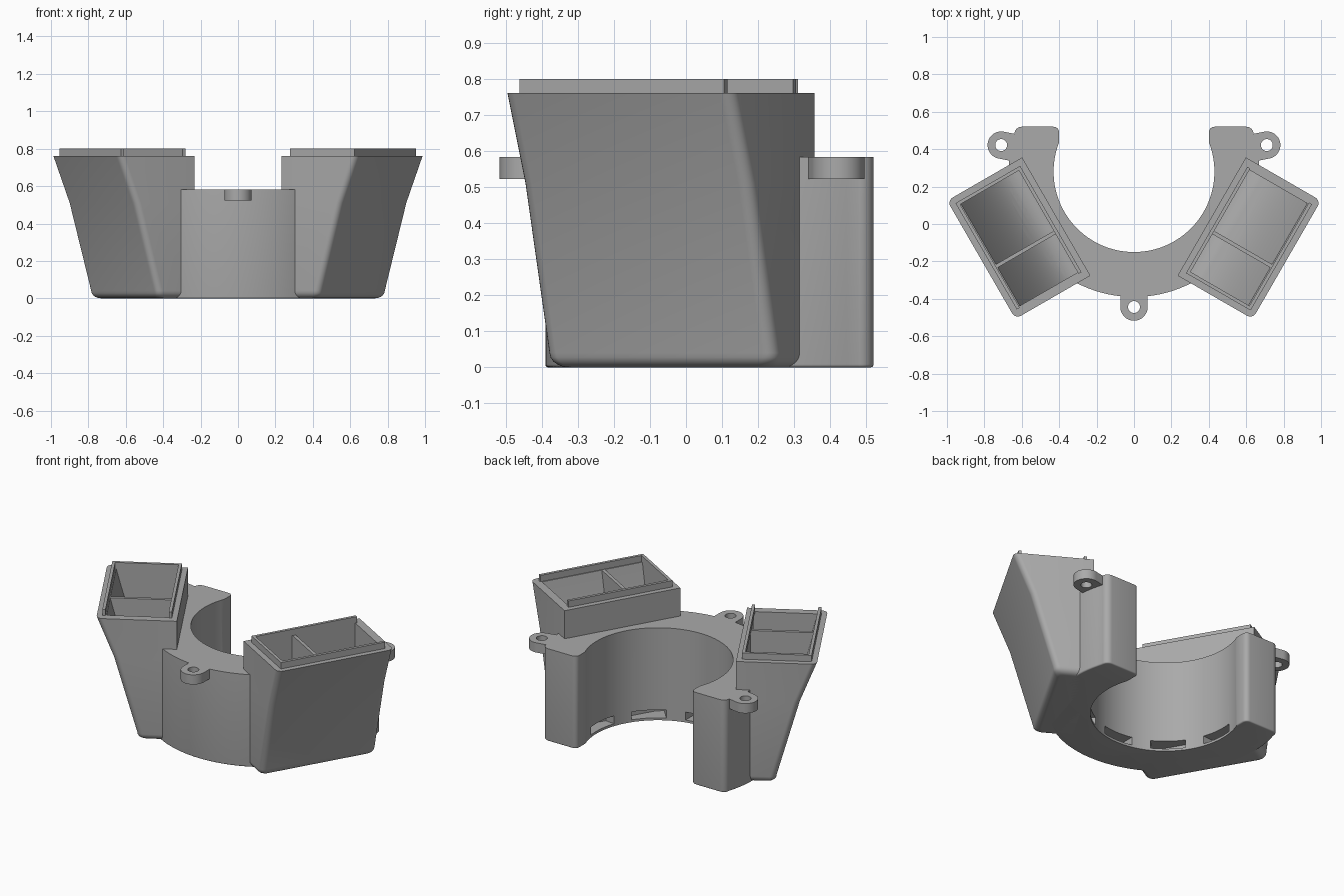
import bpy, bmesh, math
from math import sin, cos, pi, radians

cube = bpy.data.objects.get("Cube")
if cube:
    bpy.data.objects.remove(cube)

grey = bpy.data.materials.new("plain grey")
grey.use_nodes = True
COLOUR = (0.4, 0.4, 0.4, 1)
grey.diffuse_color = COLOUR
grey.node_tree.nodes["Principled BSDF"].inputs["Base Color"].default_value = COLOUR

CY = 0.28            # ring centre in y
R_IN, R_OUT = 0.43, 0.67
BODY_TOP, DUCT_TOP, RIM_TOP = 0.583, 0.76, 0.80


def finish(name, bm):
    bmesh.ops.recalc_face_normals(bm, faces=bm.faces[:])
    mesh = bpy.data.meshes.new(name)
    bm.to_mesh(mesh)
    bm.free()
    mesh.materials.append(grey)
    obj = bpy.data.objects.new(name, mesh)
    bpy.context.collection.objects.link(obj)
    return obj


def loft(name, layers):
    """Skin a stack of equal-length closed sections and cap both ends."""
    bm = bmesh.new()
    rings = [[bm.verts.new(p) for p in layer] for layer in layers]
    n = len(rings[0])
    for a, b in zip(rings, rings[1:]):
        for i in range(n):
            j = (i + 1) % n
            bm.faces.new((a[i], a[j], b[j], b[i]))
    bm.faces.new(rings[0])
    bm.faces.new(rings[-1])
    return finish(name, bm)


def prism(name, outline, z0, z1):
    return loft(name, [[(x, y, z) for x, y in outline] for z in (z0, z1)])


def arc(cx, cy, r, a0, a1, n):
    return [(cx + r * cos(radians(a0 + (a1 - a0) * i / n)),
             cy + r * sin(radians(a0 + (a1 - a0) * i / n))) for i in range(n + 1)]


def radial(angle, side=1):
    """Map (outward, along) around the ring centre to world x, y."""
    c, s = cos(radians(angle)), sin(radians(angle))
    return lambda u, v: (side * (c * u - s * v), CY + s * u + c * v)


def cut(obj, cutters):
    bpy.context.view_layer.objects.active = obj
    for c in cutters:
        c.hide_render = True
        mod = obj.modifiers.new("cut", "BOOLEAN")
        mod.operation, mod.solver, mod.object = "DIFFERENCE", "EXACT", c
        bpy.ops.object.modifier_apply(modifier=mod.name)


def smooth(obj):
    bpy.ops.object.select_all(action="DESELECT")
    obj.select_set(True)
    bpy.context.view_layer.objects.active = obj
    bpy.ops.object.shade_smooth_by_angle(angle=radians(28))


# Open ring body with two squared ends and a rounded lower edge
a_in = math.degrees(math.acos(0.40 / R_IN))
a_out = math.degrees(math.acos(0.64 / R_OUT))
outline = arc(0, CY, R_IN, 180 - a_in, 360 + a_in, 64)
outline += arc(0.43, 0.49, 0.03, 180, 90, 5) + arc(0.60, 0.48, 0.04, 90, 0, 6)
outline += arc(0, CY, R_OUT, a_out, -180 - a_out, 72)
outline += arc(-0.60, 0.48, 0.04, 180, 90, 6) + arc(-0.43, 0.49, 0.03, 90, 0, 5)
body = prism("ring_body", outline, 0, BODY_TOP)
bm = bmesh.new()
bm.from_mesh(body.data)
bmesh.ops.remove_doubles(bm, verts=bm.verts[:], dist=0.0005)
low = [e for e in bm.edges if all(v.co.z < 0.001 for v in e.verts)
       and any(math.hypot(v.co.x, v.co.y - CY) > R_IN + 0.02 for v in e.verts)]
bmesh.ops.bevel(bm, geom=low, offset=0.028, segments=4, profile=0.5,
                affect="EDGES", clamp_overlap=True)
bm.to_mesh(body.data)
bm.free()

# Air slots low on the inner wall
slots = []
for angle in (-90, -48, -132, -6, -174):
    at = radial(angle)
    box = [at(u, v) for u, v in ((0.36, -0.1), (0.52, -0.1), (0.52, 0.1), (0.36, 0.1))]
    slots.append(prism("slot_cutter", box, 0.015, 0.065))
cut(body, slots)

# Ducts: leaning rounded boxes, outer wall flaring upwards
U_IN, HALF = 0.48, 0.365
cavities = []


def duct_section(at, u_out, z, inset):
    h, r = HALF - inset, 0.035
    u = u_out - inset
    pts = [(U_IN, -h)] + arc(u - r, -h + r, r, -90, 0, 6)
    pts += arc(u - r, h - r, r, 0, 90, 6) + [(U_IN, h)]
    return [(*at(*p), z) for p in pts]


for side, label in ((1, "left"), (-1, "right")):
    at = radial(-30, side)
    layers = []
    for i in range(6):
        t = i / 5 * pi / 2
        layers.append(duct_section(at, 0.71, 0.04 * (1 - cos(t)), 0.04 * (1 - sin(t))))
    layers += [duct_section(at, 0.843, 0.51, 0), duct_section(at, 0.943, DUCT_TOP, 0)]
    duct = loft(label + "_duct", layers)

    # Two hollow chambers with a curved floor, parted by a divider
    curve = []
    for i in range(17):
        t = i / 16
        curve.append([(1 - t) ** 2 * a + 2 * t * (1 - t) * b + t * t * c
                      for a, b, c in ((0.9, 0.72, 0.525), (0.81, 0.06, 0.06))])
    curve.append((0.525, 0.81))
    chambers = [loft("chamber_cutter", [[(*at(u, v), z) for u, z in curve] for v in ends])
                for ends in ((-0.316, -0.08), (-0.06, 0.316))]
    cut(duct, chambers)
    cavities += chambers
    smooth(duct)

    # Raised rim, three-sided and open at one end
    o, w, e = 0.331, 0.018, 0.325
    u0, u1 = U_IN + 0.032, 0.911
    rim = [(u0, e), (u0, -o), (u1, -o), (u1, e),
           (u1 - w, e), (u1 - w, w - o), (u0 + w, w - o), (u0 + w, e)]
    prism(label + "_duct_rim", [at(u, v * side) for u, v in rim], DUCT_TOP, RIM_TOP)

cut(body, cavities)
smooth(body)

# Screw lugs around the ring
for name, angle in (("front_lug", -90), ("left_lug", 11.3), ("right_lug", 168.7)):
    at = radial(angle)
    r = 0.073
    shape = [(0.60, -r)] + arc(0.724, 0, r, -90, 90, 24) + [(0.60, r)]
    lug = prism(name, [at(*p) for p in shape], 0.522, BODY_TOP)
    hole = prism("hole_cutter", [at(*p) for p in arc(0.724, 0, 0.032, 0, 345, 23)], 0.45, 0.65)
    cut(lug, [hole])
    smooth(lug)
    bpy.data.objects.remove(hole)

for c in slots + cavities:
    bpy.data.objects.remove(c)
